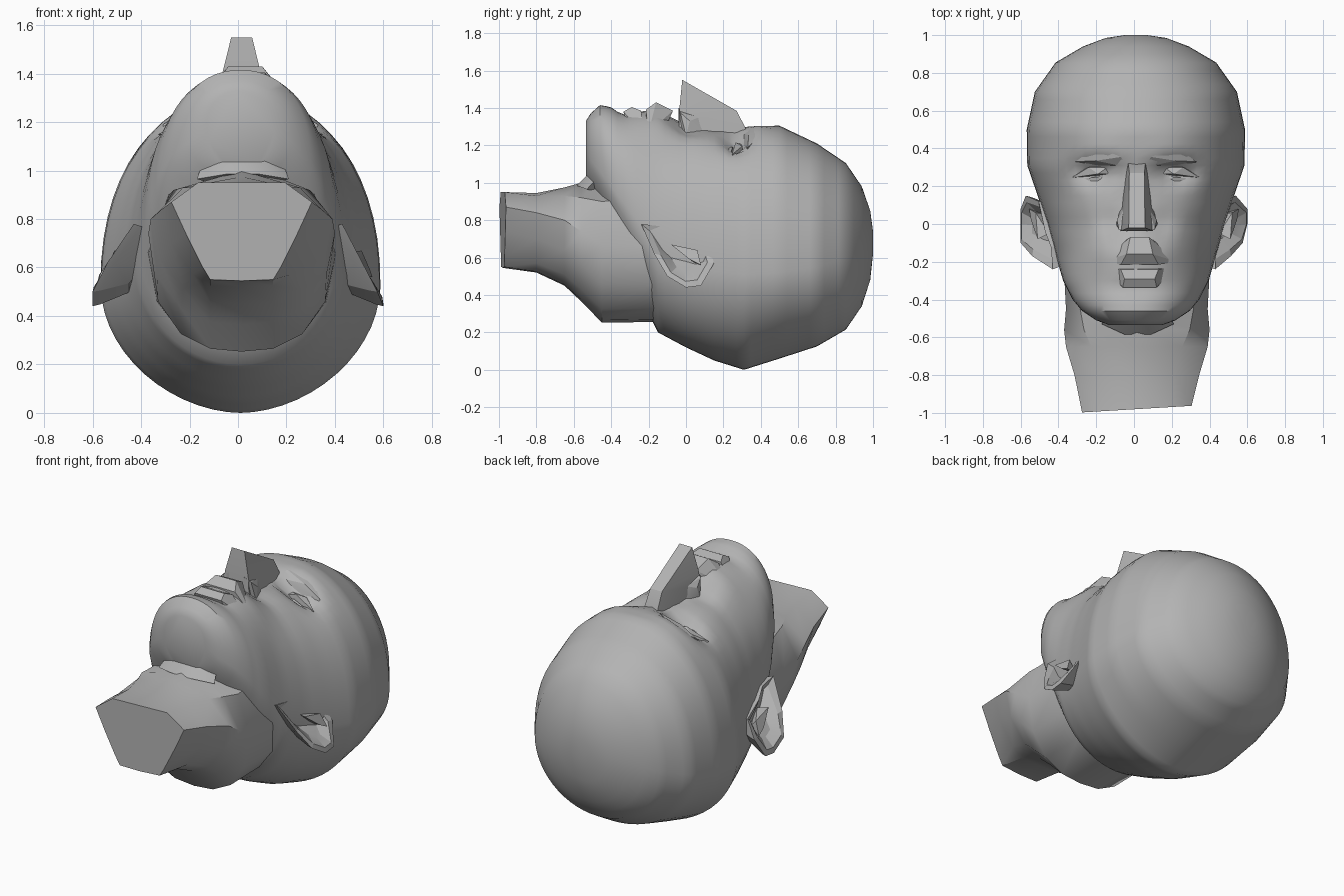
import bpy, bmesh, math

cube = bpy.data.objects.get("Cube")
if cube:
    bpy.data.objects.remove(cube, do_unlink=True)

mat = bpy.data.materials.new("plaster grey")
mat.use_nodes = True
GREY = (0.45, 0.45, 0.45, 1)
mat.diffuse_color = GREY
bsdf = mat.node_tree.nodes["Principled BSDF"]
bsdf.inputs["Base Color"].default_value = GREY
bsdf.inputs["Roughness"].default_value = 0.8


def finish(name, bm, angle):
    """Turn a bmesh into a shaded object."""
    bmesh.ops.recalc_face_normals(bm, faces=bm.faces[:])
    me = bpy.data.meshes.new(name)
    bm.to_mesh(me)
    bm.free()
    me.materials.append(mat)
    ob = bpy.data.objects.new(name, me)
    bpy.context.collection.objects.link(ob)
    bpy.ops.object.select_all(action='DESELECT')
    ob.select_set(True)
    bpy.context.view_layer.objects.active = ob
    bpy.ops.object.shade_smooth_by_angle(angle=math.radians(angle))


def loft(name, rings, angle):
    """Skin a series of closed rings with equal point counts."""
    bm = bmesh.new()
    vs = [[bm.verts.new(p) for p in r] for r in rings]
    n = len(rings[0])
    for a, b in zip(vs, vs[1:]):
        for i in range(n):
            j = (i + 1) % n
            bm.faces.new((a[i], a[j], b[j], b[i]))
    bm.faces.new(vs[0])
    bm.faces.new(vs[-1])
    finish(name, bm, angle)


def hull(name, points, angle=20):
    """Faceted solid wrapped around a few points."""
    bm = bmesh.new()
    for p in points:
        bm.verts.new(p)
    bmesh.ops.convex_hull(bm, input=bm.verts[:])
    loose = [v for v in bm.verts if not v.link_faces]
    bmesh.ops.delete(bm, geom=loose, context='VERTS')
    finish(name, bm, angle)


def both(points, cx=0.0):
    """Mirror points across the plane x = cx."""
    return [(cx + s * x, y, z) for x, y, z in points for s in (-1, 1)]


# Skull and face stations:
# y, bottom, top, half width, height of widest point, upper and lower roundness
STATIONS = [
    (1.0, .62, .74, .06, .68, 2, 2), (.985, .48, .85, .16, .66, 2, 2),
    (.94, .34, .98, .28, .64, 2, 2), (.855, .215, 1.105, .425, .60, 2.1, 2),
    (.70, .125, 1.21, .535, .55, 2.2, 1.95), (.50, .06, 1.305, .578, .52, 2.2, 1.85),
    (.31, .0, 1.30, .575, .51, 2.2, 1.85), (.15, .05, 1.28, .52, .53, 2.25, 1.9),
    (.0, .12, 1.31, .47, .57, 2.2, 2), (-.15, .20, 1.385, .43, .64, 2.1, 2),
    (-.30, .50, 1.38, .385, .85, 2.15, 2), (-.40, .74, 1.405, .335, .98, 2.2, 2),
    (-.46, .88, 1.415, .285, 1.06, 2.2, 2), (-.51, .97, 1.37, .21, 1.12, 2.2, 2),
    (-.535, 1.0, 1.33, .14, 1.18, 2.2, 2)]

# Soft relief of the face: x, y, spread x, spread y, height
RELIEF = [(.20, .27, .11, .065, -.10), (.30, -.10, .09, .13, -.02),
          (.20, .40, .14, .06, .015), (.0, -.345, .16, .035, -.025),
          (.13, .0, .06, .09, -.03)]


def head_ring(st, sides=56):
    y, zb, zt, w, zm, up, low = st
    ring = []
    for i in range(sides):
        a = 2 * math.pi * i / sides
        c, s = math.cos(a), math.sin(a)
        e = 2 / (up if s > 0 else low)
        x = w * math.copysign(abs(c) ** e, c)
        h = (zt - zm) if s > 0 else (zm - zb)
        z = zm + h * math.copysign(abs(s) ** e, s)
        if s > 0.1:
            for rx, ry, sx, sy, amp in RELIEF:
                z += amp * math.exp(-((abs(x) - rx) / sx) ** 2 - ((y - ry) / sy) ** 2)
        ring.append((x + .01, y, z))
    return ring


rings = []
for a, b in zip(STATIONS, STATIONS[1:]):
    steps = max(1, round((a[0] - b[0]) / .04))
    for k in range(steps):
        t = k / steps
        rings.append(head_ring([p + (q - p) * t for p, q in zip(a, b)]))
rings.append(head_ring(STATIONS[-1]))
loft("head", rings, 40)

# Neck: half outlines from nape to throat, mirrored into full rings
NECK = [
    (-.98, [(0, .545), (.13, .55), (.16, .60), (.23, .74), (.29, .87), (.18, .95), (0, .95)]),
    (-.80, [(0, .52), (.13, .525), (.20, .57), (.29, .70), (.33, .84), (.2, .93), (0, .945)]),
    (-.65, [(0, .45), (.13, .455), (.24, .51), (.34, .64), (.375, .80), (.24, .93), (0, .975)]),
    (-.56, [(0, .365), (.13, .375), (.25, .43), (.35, .57), (.385, .74), (.28, .92), (0, 1.0)]),
    (-.45, [(0, .253), (.13, .265), (.25, .325), (.345, .46), (.375, .67), (.30, .90), (0, 1.03)]),
    (-.17, [(0, .255), (.13, .27), (.25, .33), (.35, .46), (.39, .66), (.30, .92), (0, 1.05)])]
rings = []
for y, half in NECK:
    full = half + [(-x, z) for x, z in half[-2:0:-1]]
    tilt = .06 if y < -.9 else 0
    rings.append([(x + .015, y + tilt * x, z) for x, z in full])
loft("neck", rings, 38)

# Fold between chin and throat
hull("chin_fold", both([(.07, -.585, .985), (.19, -.53, .965), (.09, -.53, 1.04),
                        (.17, -.48, 1.02), (.10, -.45, .94)], .02), 30)

# Nose: long wedge with a wide base and flared nostrils
NX = .015
hull("nose", both([(.043, -.02, 1.55), (.04, .27, 1.385), (.045, .32, 1.29),
                   (.08, -.035, 1.40), (.085, .0, 1.33), (.075, .12, 1.23),
                   (.055, .34, 1.20), (.09, -.04, 1.25)], NX))
for side, s in (("left", 1), ("right", -1)):
    hull(side + "_nostril", [(NX + s * x, y, z) for x, y, z in (
        (.05, -.04, 1.40), (.095, -.03, 1.375), (.105, .02, 1.33), (.07, .07, 1.35),
        (.05, -.04, 1.25), (.11, .0, 1.25), (.08, .10, 1.24))])

# Lips
MX = .03
hull("upper_lip", both([(.07, -.16, 1.43), (.05, -.07, 1.385), (.20, -.20, 1.27),
                        (.10, -.215, 1.39), (.12, -.12, 1.27), (.10, -.21, 1.27)], MX))
hull("lower_lip", both([(.08, -.29, 1.405), (.10, -.24, 1.385), (.19, -.225, 1.26),
                        (.09, -.335, 1.38), (.13, -.30, 1.27), (.10, -.23, 1.25)], MX))

# Ear outline as (y, z); the plate stands further out toward the back
EAR = [(-.24, .78), (-.12, .765), (-.04, .72), (.12, .67), (.15, .57),
       (.08, .45), (.0, .44), (-.10, .50), (-.17, .62)]
EY, EZ = -.01, .59


def ear_ring(s, flare, scale, shift):
    out = []
    for y, z in EAR:
        x = min(.6, .43 + (.78 - z) * flare) + shift
        out.append((s * x, EY + (y - EY) * scale, EZ + (z - EZ) * scale))
    return out


for side, s, flare in (("left", 1, .52), ("right", -1, .68)):
    # Ear shell with a raised rim and a hollow
    loft(side + "_ear", [ear_ring(s, flare, .62, -.15), ear_ring(s, flare, .95, -.03),
                         ear_ring(s, flare, 1, 0), ear_ring(s, flare, .78, -.005),
                         ear_ring(s, flare, .45, -.06)], 15)
    # Ridge inside the ear
    hull(side + "_ear_ridge", [(s * x, y, z) for x, y, z in (
        (.51, -.08, .67), (.545, .02, .59), (.555, .08, .56), (.52, .06, .64),
        (.45, -.05, .66), (.46, .05, .57))])
    # Brow: angular arch above the socket
    hull(side + "_brow", [(.01 + s * x, y, z) for x, y, z in (
        (.045, .30, 1.265), (.08, .355, 1.30), (.21, .41, 1.265), (.21, .335, 1.255),
        (.32, .33, 1.19), (.07, .33, 1.18), (.20, .36, 1.15), (.31, .31, 1.12))])
    # Eyelids: an upper and a lower almond half
    hull(side + "_upper_lid", [(.01 + s * x, y, z) for x, y, z in (
        (.09, .265, 1.18), (.15, .30, 1.205), (.25, .30, 1.195), (.34, .245, 1.15),
        (.20, .265, 1.215), (.15, .31, 1.13), (.27, .30, 1.11))])
    hull(side + "_lower_lid", [(.01 + s * x, y, z) for x, y, z in (
        (.10, .255, 1.175), (.20, .25, 1.19), (.32, .235, 1.145), (.25, .205, 1.17),
        (.14, .215, 1.19), (.18, .22, 1.12), (.27, .22, 1.10))])
